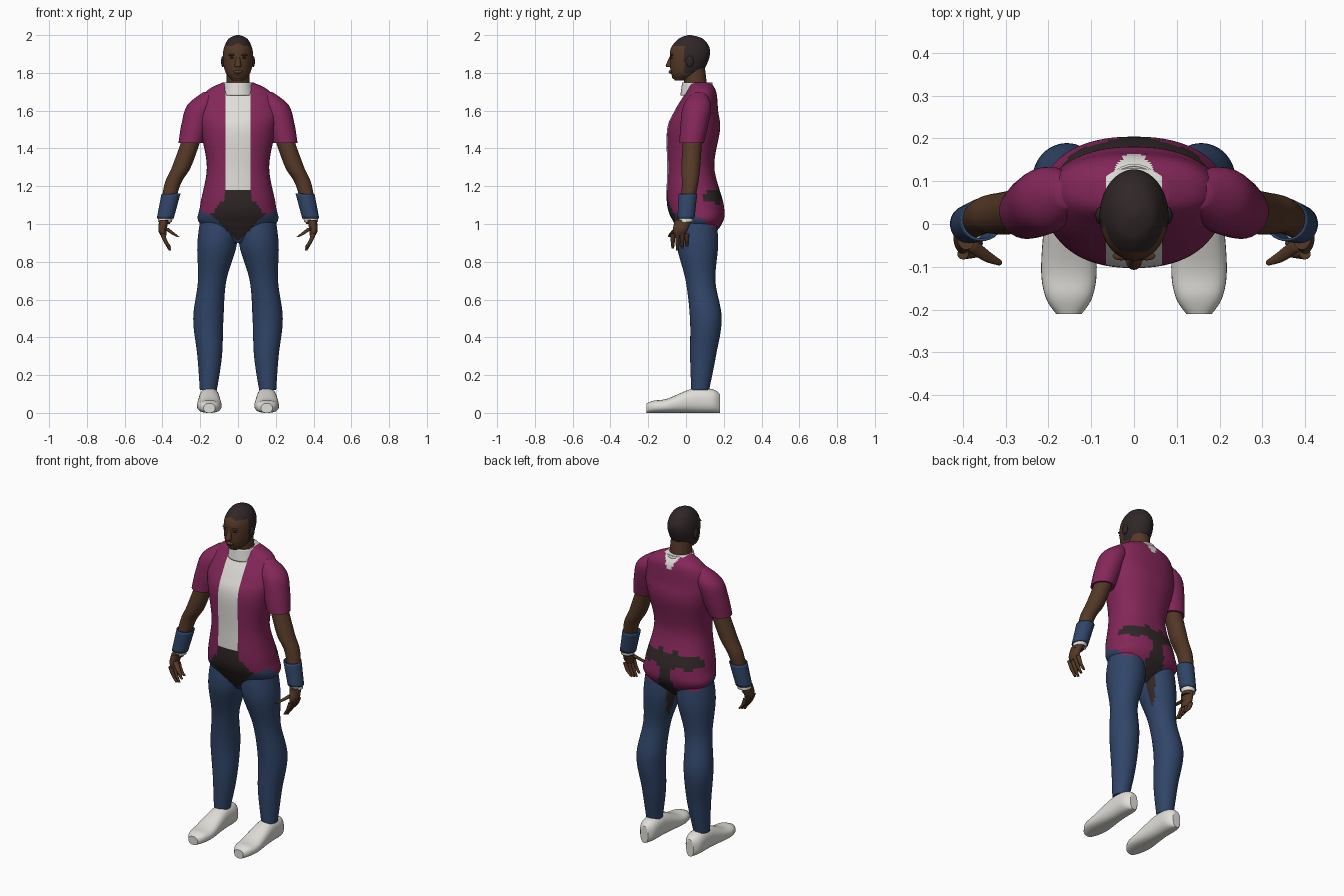
import bpy, bmesh, math

cube = bpy.data.objects.get("Cube")
if cube:
    bpy.data.objects.remove(cube, do_unlink=True)


def material(name, *rgb):
    m = bpy.data.materials.new(name)
    m.use_nodes = True
    m.diffuse_color = (*rgb, 1)
    m.node_tree.nodes["Principled BSDF"].inputs["Base Color"].default_value = (*rgb, 1)
    return m


JACKET, WHITE, DARK, BLUE, SKIN = range(5)
MATERIALS = [material("plum jacket", .23, .02, .1),
             material("off white", .74, .73, .69),
             material("dark brown black", .03, .02, .02),
             material("denim blue", .03, .06, .14),
             material("brown skin", .09, .04, .02)]


def finish(name, bm, paint, thickness=0):
    """Paint the faces by a rule or a single colour and make the object."""
    bmesh.ops.recalc_face_normals(bm, faces=bm.faces)
    for face in bm.faces:
        face.material_index = paint(face.calc_center_median()) if callable(paint) else paint
    mesh = bpy.data.meshes.new(name)
    bm.to_mesh(mesh)
    bm.free()
    for m in MATERIALS:
        mesh.materials.append(m)
    part = bpy.data.objects.new(name, mesh)
    bpy.context.collection.objects.link(part)
    if thickness:
        part.modifiers.new("thickness", "SOLIDIFY").thickness = thickness
    bpy.ops.object.select_all(action='DESELECT')
    part.select_set(True)
    bpy.context.view_layer.objects.active = part
    bpy.ops.object.shade_smooth_by_angle(angle=math.radians(50))


def smooth_rows(rows, steps):
    """Rows along a smooth curve through the given rows."""
    last = len(rows) - 1
    for i in range(last):
        before, start, end, after = rows[max(i - 1, 0)], rows[i], rows[i + 1], rows[min(i + 2, last)]
        for step in range(steps):
            t = step / steps
            ease = t * t * (3 - 2 * t)
            leave, arrive = t * (1 - t) ** 2 / 2, t * t * (t - 1) / 2
            yield [b + (c - b) * ease + (c - a) * leave + (d - b) * arrive
                   for a, b, c, d in zip(before, start, end, after)]
    yield rows[last]


def loft(name, rows, paint, segments=32, steps=6, power=2, lengthwise=False,
         cuts=(), shell=0):
    """Rows hold level, two centre coordinates and two radii."""
    bm = bmesh.new()
    rings = []
    for level, ca, cb, ra, rb in smooth_rows(rows, steps):
        ring = []
        for k in range(segments):
            angle = math.tau * k / segments
            c, s = math.cos(angle), math.sin(angle)
            a = ca + ra * math.copysign(abs(c) ** (2 / power), c)
            b = cb + rb * math.copysign(abs(s) ** (2 / power), s)
            ring.append(bm.verts.new((a, level, b) if lengthwise else (a, b, level)))
        rings.append(ring)
    for low, high in zip(rings, rings[1:]):
        for k in range(segments):
            bm.faces.new((low[k - 1], low[k], high[k], high[k - 1]))
    if not shell:
        bm.faces.new(rings[0])
        bm.faces.new(rings[-1])
    for point, normal in cuts:
        bmesh.ops.bisect_plane(bm, geom=bm.verts[:] + bm.edges[:] + bm.faces[:],
                               plane_co=point, plane_no=normal)
    finish(name, bm, paint, shell)


def body(name, rows, paint, **options):
    """A centred part from rows of height, half width, front and back."""
    loft(name, [(z, 0, (front + back) / 2, width, (back - front) / 2)
                for z, width, front, back in rows], paint, **options)


def limb(name, side, rows, paint, depth=1, **options):
    """A limb from rows of height, x, y and radius."""
    loft(name, [(z, side * x, y, r, r * depth) for z, x, y, r in rows], paint, **options)


def ball(name, centre, size, paint):
    bm = bmesh.new()
    bmesh.ops.create_uvsphere(bm, u_segments=16, v_segments=10, radius=1)
    bmesh.ops.scale(bm, vec=size, verts=bm.verts)
    bmesh.ops.translate(bm, vec=centre, verts=bm.verts)
    finish(name, bm, paint)


# Jacket, shirt, trunks and trousers share one colouring rule
def clothes(p):
    x, y, z = abs(p.x), p.y, p.z
    wave = math.sin(70 * x + 30 * z) / 120
    hem = 1.06 - max(0, min(.08, y / 2)) + wave
    lower = DARK if z > .91 + x else BLUE
    if y < .05:
        if z > 1.18:
            return WHITE if x < OPENING else JACKET
        if x < OPENING + max(0, 1.13 - z) + wave:
            return lower
    elif z > 1.66 and x < (z - 1.66) / 2:
        return WHITE
    elif y > .09 and z < 1.2 - x / 5 + wave:
        if z > 1.11 + wave or x < .04 + wave:
            return DARK
    return JACKET if z > hem else lower


def scalp(p):
    hairline = -.065 if p.z > 1.94 else -.01
    return DARK if p.y > hairline and p.z > 1.8 else SKIN


# Torso, collar and neck
OPENING = .065
body("torso", [(.9, .03, 0, .1), (1, .2, -.06, .19), (1.1, .2, -.1, .2),
               (1.3, .165, -.1, .15), (1.5, .2, -.1, .18), (1.6, .21, -.06, .17),
               (1.7, .17, 0, .16), (1.75, .08, .02, .13)],
     clothes, segments=96, steps=9, power=2.3,
     cuts=[((OPENING, 0, 0), (1, 0, 0)), ((-OPENING, 0, 0), (1, 0, 0)),
           ((0, 0, 1.18), (0, 0, 1))])
body("shirt_collar", [(1.68, .09, -.03, .14), (1.75, .075, -.02, .14)], WHITE, shell=.006)
body("neck", [(1.66, .065, 0, .12), (1.83, .058, -.02, .1)], SKIN)

# Head and face
body("head", [(1.76, .03, -.06, 0), (1.8, .065, -.08, .08), (1.87, .08, -.085, .12),
              (1.93, .075, -.08, .125), (1.98, .05, -.04, .09), (2, .01, .01, .03)],
     scalp, segments=64, steps=9)
body("nose", [(1.83, .014, -.1, -.07), (1.84, .018, -.107, -.07), (1.89, .008, -.085, -.07)],
     SKIN, segments=16)
ball("lips", (0, -.078, 1.805), (.025, .014, .01), SKIN)
ball("chin", (0, -.055, 1.78), (.025, .02, .015), SKIN)

for side, word in ((1, "left_"), (-1, "right_")):
    ball(word + "ear", (side * .08, .02, 1.86), (.01, .02, .03), DARK)
    ball(word + "eye", (side * .03, -.076, 1.88), (.013, .006, .005), DARK)
    ball(word + "brow", (side * .03, -.075, 1.895), (.02, .01, .006), SKIN)

    # Trouser leg, and a shoe that rests on the ground
    limb(word + "leg", side, [(.12, .157, .075, .045), (.3, .15, .09, .065), (.5, .157, .105, .08),
                              (.7, .137, .077, .075), (.9, .11, .06, .105), (1.08, .1, .06, .09)],
         clothes, segments=48, steps=10, depth=1.05)
    loft(word + "shoe", [(y, side * .152, height / 2, width, height / 2)
                         for y, width, height in ((-.21, .03, .05), (-.17, .055, .065),
                                                  (-.1, .065, .075), (.04, .055, .13),
                                                  (.14, .05, .125), (.18, .025, .1))],
         WHITE, power=2.4, lengthwise=True)

    # Sleeve, bare arm and cuffs
    limb(word + "sleeve", side, [(1.43, .25, .03, .065), (1.53, .225, .045, .074),
                                 (1.63, .195, .06, .073), (1.7, .15, .07, .03)], JACKET)
    limb(word + "arm", side, [(1, .39, -.01, .03), (1.2, .35, .02, .042),
                              (1.3, .3, .025, .05), (1.45, .245, .035, .05)], SKIN)
    limb(word + "wrist_cuff", side, [(1.03, .385, 0, .045), (1.16, .355, .01, .05)],
         BLUE, shell=.006)
    limb(word + "shirt_cuff", side, [(1.01, .388, 0, .037), (1.04, .383, 0, .039)],
         WHITE, shell=.004)

    # Hand with curled fingers, from front to back
    limb(word + "palm", side, [(.94, .395, -.035, .016), (.97, .4, -.03, .022),
                               (1.02, .392, -.015, .025)], SKIN, depth=1.8)
    for i, finger in enumerate(("index", "middle", "ring", "little")):
        y = i / 40 - .07
        tip = .86 + abs(i - 1) / 100
        limb(word + finger + "_finger", side,
             [(tip, .36, y, .007), (.91, .385, y, .011), (.95, .4, y, .013)],
             SKIN, segments=12)
    limb(word + "thumb", side, [(.93, .315, -.09, .007), (.95, .345, -.075, .013),
                                (.98, .385, -.045, .016)], SKIN, segments=12)
